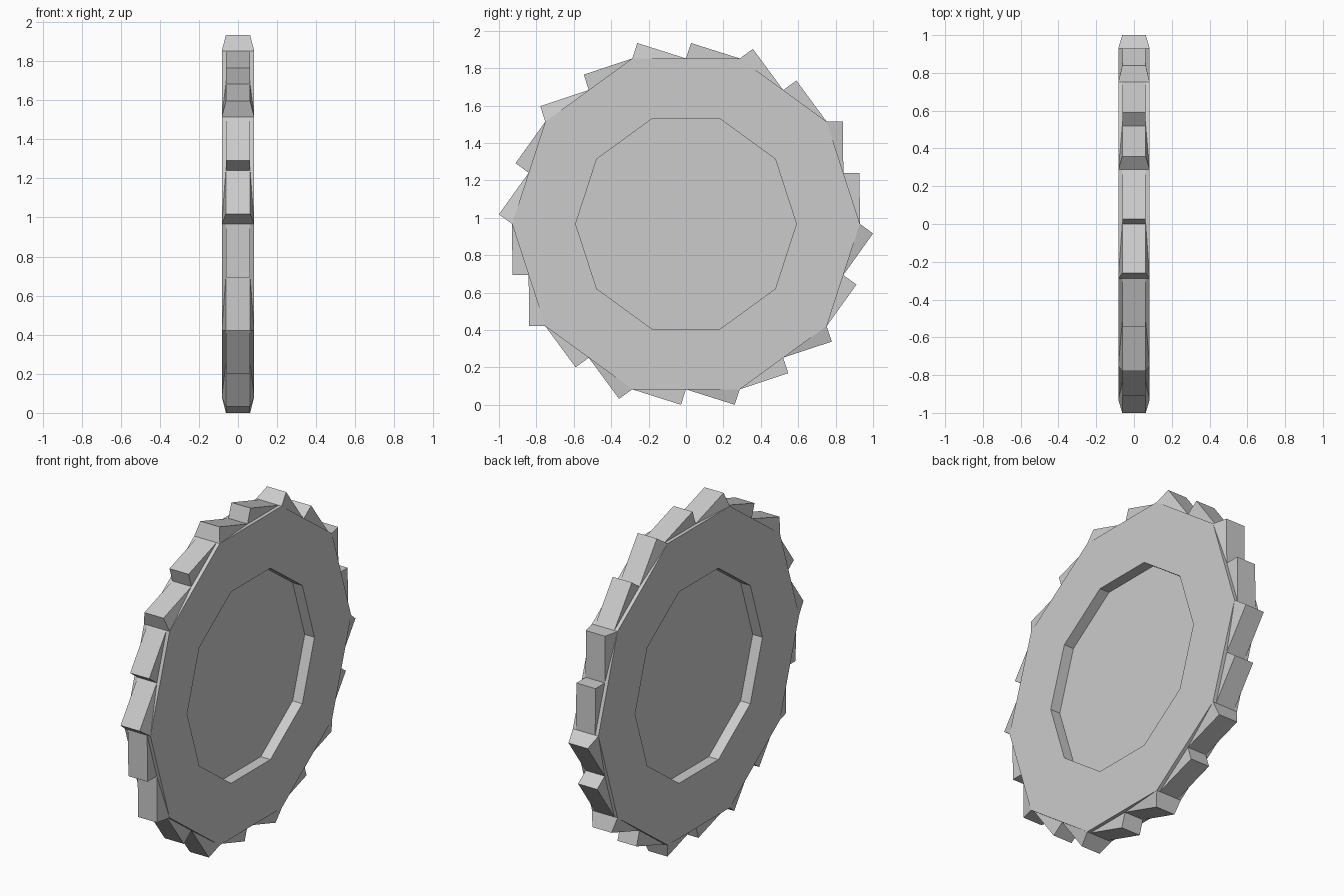
import bpy, bmesh, math
from mathutils import Vector

if "Cube" in bpy.data.objects:
    bpy.data.objects.remove(bpy.data.objects["Cube"])

SIDES, R, HUB_R = 10, 0.93, 0.59
HALF, WEB, TIP_W = 0.083, 0.020, 0.062
CZ, TOOTH_H = 0.967, 0.0825


def finish(bm, name):
    bmesh.ops.recalc_face_normals(bm, faces=bm.faces)
    mesh = bpy.data.meshes.new(name)
    bm.to_mesh(mesh)
    bm.free()
    obj = bpy.data.objects.new(name, mesh)
    bpy.context.collection.objects.link(obj)
    return obj


def corner(i, r):
    a = -2 * math.pi * i / SIDES
    return Vector((0, r * math.cos(a), CZ + r * math.sin(a)))


# Ten-sided disc with a recess on both faces
bm = bmesh.new()
rings = []
for r, x in [(HUB_R, WEB), (HUB_R, HALF), (R, HALF), (R, -HALF), (HUB_R, -HALF), (HUB_R, -WEB)]:
    rings.append([bm.verts.new(corner(i, r) + Vector((x, 0, 0))) for i in range(SIDES)])
for a, b in zip(rings, rings[1:]):
    for i in range(SIDES):
        j = (i + 1) % SIDES
        bm.faces.new((a[i], a[j], b[j], b[i]))
bm.faces.new(rings[0])
bm.faces.new(rings[-1])
finish(bm, "wheel_disc")

# Two ratchet teeth on every side; the first one flares at its base
bm = bmesh.new()
for i in range(SIDES):
    p, q = corner(i, R), corner(i + 1, R)
    along = (q - p).normalized()
    out = ((p + q) / 2 - Vector((0, 0, CZ))).normalized()
    length = (q - p).length
    for k, base_w in enumerate((HALF, TIP_W)):
        s = k * length / 2
        profile = [(s, 0, base_w), (s + 0.027, TOOTH_H, TIP_W),
                   (s + length / 2, 0, TIP_W), (s + length / 4, -0.03, TIP_W)]
        left, right = [[bm.verts.new(p + along * u + out * h + Vector((sx * w, 0, 0)))
                        for u, h, w in profile] for sx in (-1, 1)]
        for m in range(4):
            n = (m + 1) % 4
            bm.faces.new((left[m], left[n], right[n], right[m]))
        for side in (left, right):
            bm.faces.new((side[0], side[1], side[2]))
            bm.faces.new((side[0], side[2], side[3]))
finish(bm, "rim_teeth")
